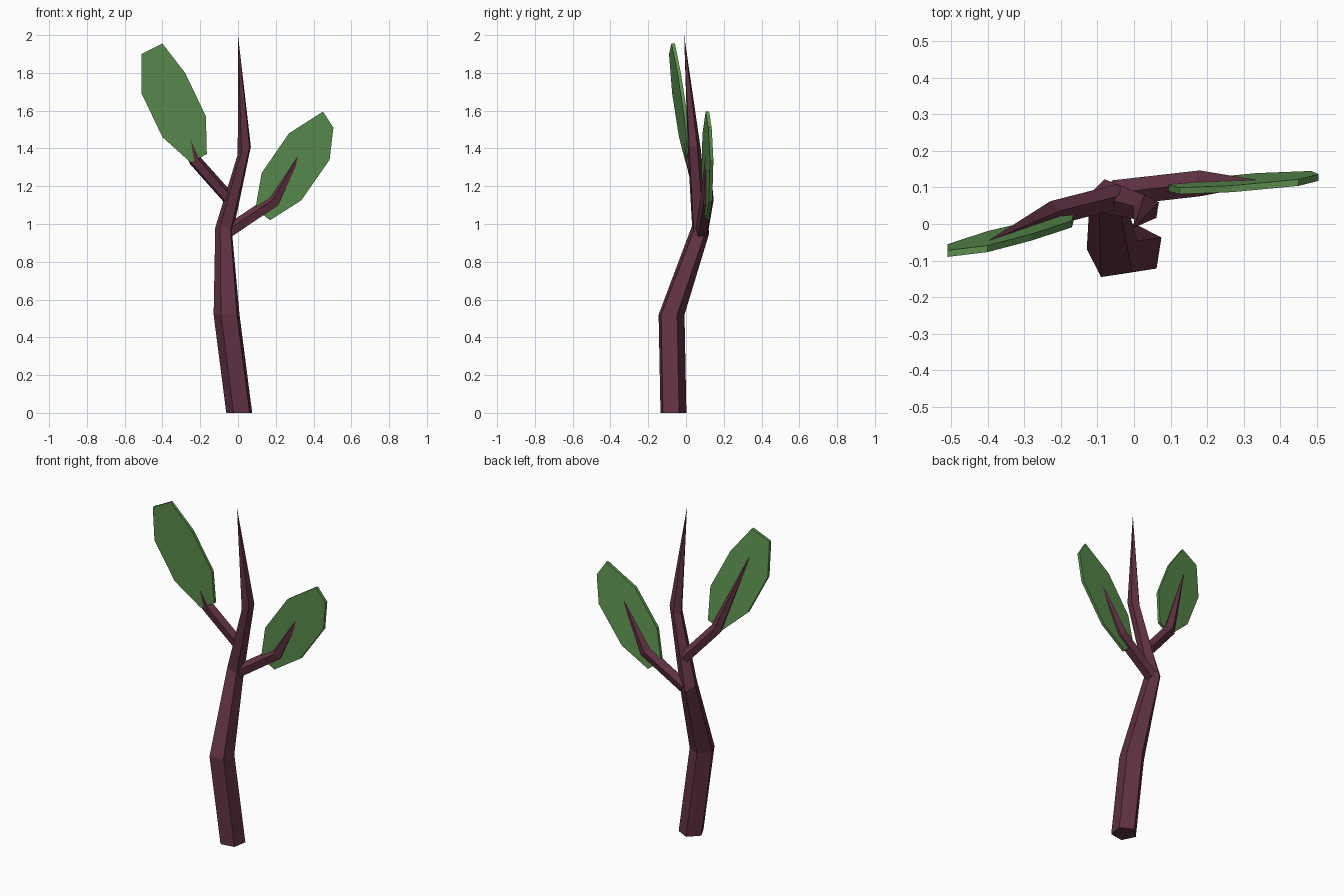
import bpy, bmesh
from math import cos, sin, radians, pi
from mathutils import Vector

if "Cube" in bpy.data.objects:
    bpy.data.objects.remove(bpy.data.objects["Cube"])


def material(name, rgba):
    m = bpy.data.materials.new(name)
    m.diffuse_color = rgba
    m.use_nodes = True
    m.node_tree.nodes["Principled BSDF"].inputs["Base Color"].default_value = m.diffuse_color
    return m


BARK = material("bark", (0.12, 0.032, 0.056, 1))
GREEN = material("leaf_green", (0.11, 0.28, 0.08, 1))


def finish(name, bm, mat):
    bmesh.ops.recalc_face_normals(bm, faces=bm.faces)
    me = bpy.data.meshes.new(name)
    bm.to_mesh(me)
    bm.free()
    me.materials.append(mat)
    ob = bpy.data.objects.new(name, me)
    bpy.context.collection.objects.link(ob)
    return ob


def spike(name, rings, tip):
    """Skin rings of points, closing to a point at the tip."""
    bm = bmesh.new()
    loops = [[bm.verts.new(p) for p in r] for r in rings]
    n = len(loops[0])
    bm.faces.new(loops[0])
    for a, b in zip(loops, loops[1:]):
        for i in range(n):
            j = (i + 1) % n
            bm.faces.new((a[i], a[j], b[j], b[i]))
    t = bm.verts.new(tip)
    for i in range(n):
        bm.faces.new((loops[-1][i], loops[-1][(i + 1) % n], t))
    return finish(name, bm, BARK)


def trunk_ring(x, y, z, r, sx=0, sy=0):
    pts = []
    for k in range(5):
        a = radians(27 + 72 * k)
        dx, dy = r * cos(a), r * sin(a)
        pts.append((x + dx, y + dy, z + sx * dx + sy * dy))
    return pts


def branch(name, start, joint, tip, r):
    s, j, t = map(Vector, (start, joint, tip))
    d1, d2 = (j - s).normalized(), (t - j).normalized()
    rings = []
    for p, d in ((s, d1), (j, d1 + d2)):
        q = d.to_track_quat('Z', 'Y')
        rings.append([p + q @ Vector((r * cos(2 * pi * k / 5 + pi / 2),
                                      r * sin(2 * pi * k / 5 + pi / 2), 0))
                      for k in range(5)])
    return spike(name, rings, t)


def leaf(name, outline, ref, sx, sz, t=0.018):
    """Thin plate on a leaning plane through ref."""
    bm = bmesh.new()

    def side(off):
        return [bm.verts.new((x, ref[1] + sx * (x - ref[0]) + sz * (z - ref[2]) + off, z))
                for x, z in outline]
    a, b = side(-t / 2), side(t / 2)
    bm.faces.new(a)
    bm.faces.new(b[::-1])
    n = len(a)
    for i in range(n):
        j = (i + 1) % n
        bm.faces.new((a[i], b[i], b[j], a[j]))
    return finish(name, bm, GREEN)


# Bent five-sided trunk
spike("trunk", [
    trunk_ring(0.01, -0.07, 0, 0.073),
    trunk_ring(-0.057, -0.08, 0.52, 0.073),
    trunk_ring(-0.073, 0.075, 0.965, 0.048, -0.4, -0.4),
    trunk_ring(0.035, 0.043, 1.39, 0.037, 0.6, 0),
], (0, -0.01, 2.0))

# Side branches
branch("right_branch", (-0.05, 0.085, 0.96), (0.19, 0.112, 1.12), (0.375, 0.114, 1.46), 0.037)
branch("left_branch", (-0.045, 0.075, 1.13), (-0.227, 0.028, 1.335), (-0.41, -0.053, 1.825), 0.035)

# Leaves
leaf("left_leaf", [(-0.51, 1.90), (-0.40, 1.955), (-0.28, 1.80), (-0.17, 1.57),
                   (-0.165, 1.37), (-0.25, 1.325), (-0.40, 1.46), (-0.51, 1.69)],
     (-0.51, -0.081, 1.90), 0.16, -0.08)
leaf("right_leaf", [(0.45, 1.595), (0.505, 1.51), (0.485, 1.34), (0.335, 1.125),
                    (0.17, 1.02), (0.092, 1.08), (0.125, 1.27), (0.27, 1.48)],
     (0.505, 0.127, 1.51), 0.14, -0.07)
